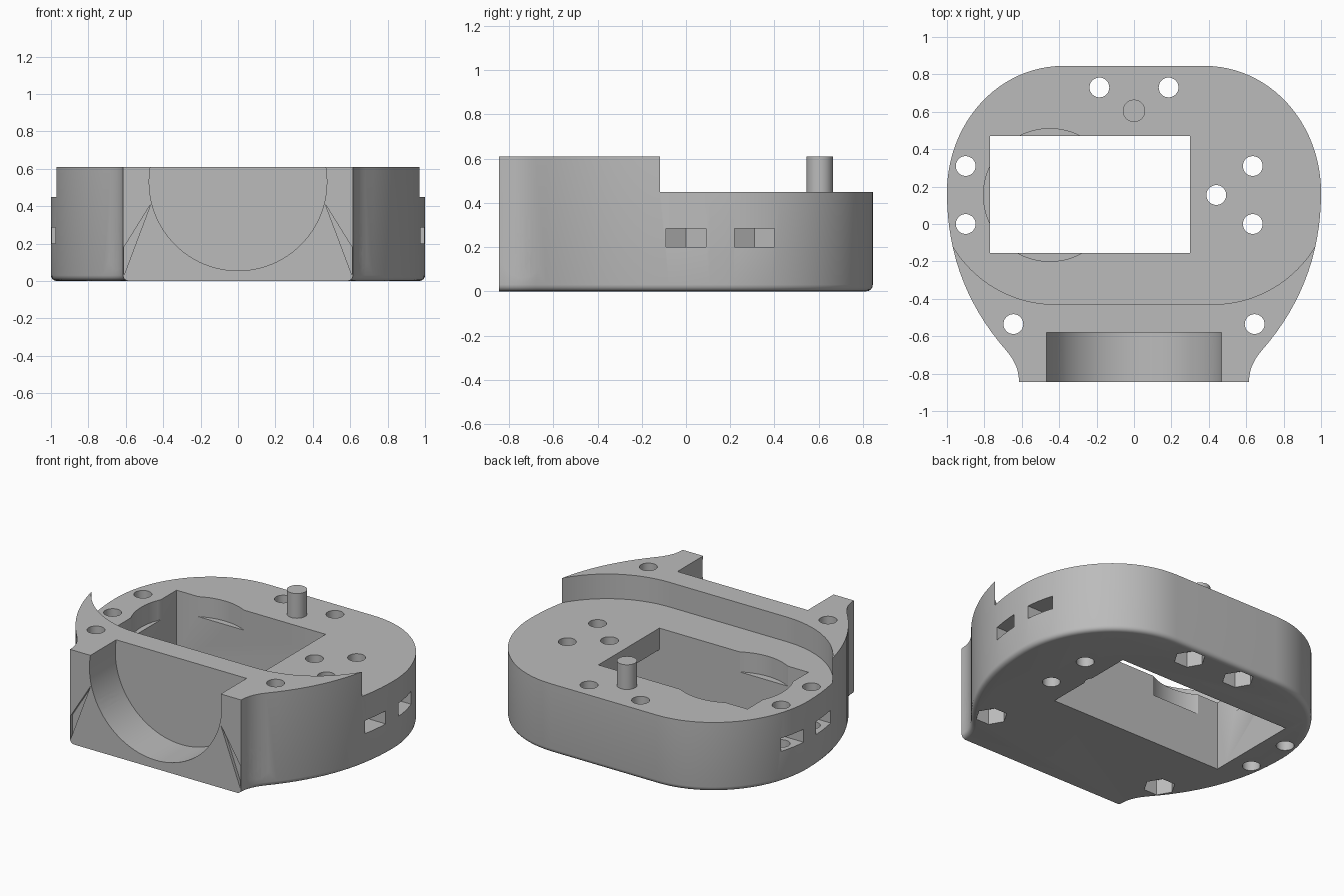
import bpy, bmesh
from math import sin, cos, pi, radians
from mathutils import Matrix, Vector
from mathutils.geometry import interpolate_bezier

old = bpy.data.objects.get("Cube")
if old:
    bpy.data.objects.remove(old)

grey = bpy.data.materials.new("plain_grey")
grey.use_nodes = True
grey.diffuse_color = (0.5, 0.5, 0.5, 1)
grey.node_tree.nodes["Principled BSDF"].inputs["Base Color"].default_value = (0.5, 0.5, 0.5, 1)


def prism(name, pts, lo, hi, matrix=Matrix(), bevel=0):
    """Extrude a flat outline from lo to hi, then place it with a matrix."""
    bm = bmesh.new()
    base = bm.faces.new([bm.verts.new((x, y, lo)) for x, y in pts])
    top = bmesh.ops.extrude_face_region(bm, geom=[base])["geom"]
    for v in top:
        if isinstance(v, bmesh.types.BMVert):
            v.co.z = hi
    bmesh.ops.recalc_face_normals(bm, faces=bm.faces)
    if bevel:
        front = min(v.co.y for v in bm.verts) + 0.01
        rim = [e for e in bm.edges if all(v.co.z == lo for v in e.verts)
               and any(v.co.y > front for v in e.verts)]
        bmesh.ops.bevel(bm, geom=rim, offset=bevel, segments=4, profile=0.5, affect='EDGES')
    bm.transform(matrix)
    bmesh.ops.recalc_face_normals(bm, faces=bm.faces)
    mesh = bpy.data.meshes.new(name)
    bm.to_mesh(mesh)
    bm.free()
    mesh.materials.append(grey)
    ob = bpy.data.objects.new(name, mesh)
    bpy.context.collection.objects.link(ob)
    return ob


def ring(x, y, r, n=32, turn=0):
    return [(x + r * cos(2 * pi * i / n + turn), y + r * sin(2 * pi * i / n + turn)) for i in range(n)]


def rect(x0, x1, y0, y1):
    return [(x0, y0), (x1, y0), (x1, y1), (x0, y1)]


def mirrored(half):
    """Close a right-hand outline with its mirror image."""
    return half + [(-x, y) for x, y in reversed(half)]


def bezier(*p, n=16):
    a, b, c, d = [Vector(q) for q in p]
    return [(v.x, v.y) for v in interpolate_bezier(a, b, c, d, n)]


def smooth(ob):
    bpy.ops.object.select_all(action='DESELECT')
    ob.select_set(True)
    bpy.context.view_layer.objects.active = ob
    bpy.ops.object.shade_smooth_by_angle(angle=radians(30))


def cut(ob, cutter):
    cutter.hide_render = True
    bpy.context.view_layer.objects.active = ob
    mod = ob.modifiers.new("cut", 'BOOLEAN')
    mod.operation = 'DIFFERENCE'
    mod.solver = 'EXACT'
    mod.object = cutter
    bpy.ops.object.modifier_apply(modifier=mod.name)
    bpy.data.objects.remove(cutter)


TOP, DECK, FRONT = 0.61, 0.45, -0.845
FACING = Matrix.Rotation(pi / 2, 4, 'X')  # outline x,y becomes x,z; depth runs to -y

# Main housing: rounded back, flanks tapering to a narrow flat front
back = [(0.38 + 0.62 * cos(a), 0.17 + 0.675 * sin(a))
        for a in [pi / 2 * (1 - i / 24) for i in range(25)]]
flank = bezier((1, 0.17), (1, -0.15), (0.9, -0.43), (0.68, -0.68))
foot = bezier((0.68, -0.68), (0.63, -0.74), (0.615, -0.79), (0.615, FRONT), n=8)
body = prism("housing", mirrored(back + flank[1:] + foot[1:]), 0, TOP, bevel=0.03)

# Lowered deck behind the raised front wall
step = [(0.42 + 0.64 * cos(a), 0.21 - 0.64 * sin(a))
        for a in [pi / 2 * (1 - i / 24) for i in range(25)]]
cut(body, prism("deck_cut", mirrored(step + [(1.06, 1)]), DECK, 1))

# Round cradle in the front face
cut(body, prism("cradle_cut", ring(0, 0.53, 0.475, 96), 0.58, 1, FACING))

# Rectangular opening, longer underneath, with a round recess in the deck
opening = [(-0.77, -0.1), (0.48, -0.1), (0.48, 0.31), (0.3, 0.31), (0.3, 0.7), (-0.77, 0.7)]
cut(body, prism("opening_cut", opening, -0.47, 0.155, FACING))
cut(body, prism("recess_cut", ring(-0.45, 0.155, 0.355, 64), 0.32, 0.36 + 0.02))

# The recess is a hidden groove below a rim on the long sides, open at the deck
cut(body, prism("recess_top_cut", ring(-0.45, 0.155, 0.355, 64), 0.35, 0.7))

# Vertical screw holes
holes = [(-0.9, 0), (-0.9, 0.31), (0.635, 0), (0.635, 0.31), (0.44, 0.155)]
trapped = [(s * x, y) for s in (-1, 1) for x, y in ((0.185, 0.73), (0.645, -0.535))]
for x, y in holes + trapped:
    cut(body, prism("screw_cut", ring(x, y, 0.053), -0.1, 0.8))

# Hexagonal nut pockets underneath
for x, y in trapped:
    cut(body, prism("nut_cut", ring(x, y, 0.095, 6), -0.1, 0.1))

# Side slots with a pointed end for nuts
for x, y in holes[:4]:
    s = 1 if x > 0 else -1
    w = 0.09
    slot = [(x - s * 0.104, y), (x - s * 0.052, y - w), (s * 1.1, y - w),
            (s * 1.1, y + w), (x - s * 0.052, y + w)]
    cut(body, prism("slot_cut", slot, 0.2, 0.285))

# Slanted clamp screw holes with wide outer bores and corner notches
for s in (-1, 1):
    aim = Vector((s * cos(radians(30)), 0, -sin(radians(30))))
    place = Matrix.Translation((0, -0.755, 0.53)) @ aim.to_track_quat('Z', 'Y').to_matrix().to_4x4()
    cut(body, prism("clamp_cut", ring(0, 0, 0.05), 0.4, 0.9, place))
    cut(body, prism("bore_cut", ring(0, 0, 0.088), 0.64, 1, place))
    notch = [(s * 0.467, 0.41), (s * 0.61, 0.03), (s * 0.61, 0.18)]
    cut(body, prism("notch_cut", notch, 0.825, 0.9, FACING))
smooth(body)

# Locating pin on the deck
smooth(prism("locating_pin", ring(0, 0.605, 0.06), DECK - 0.02, TOP))
